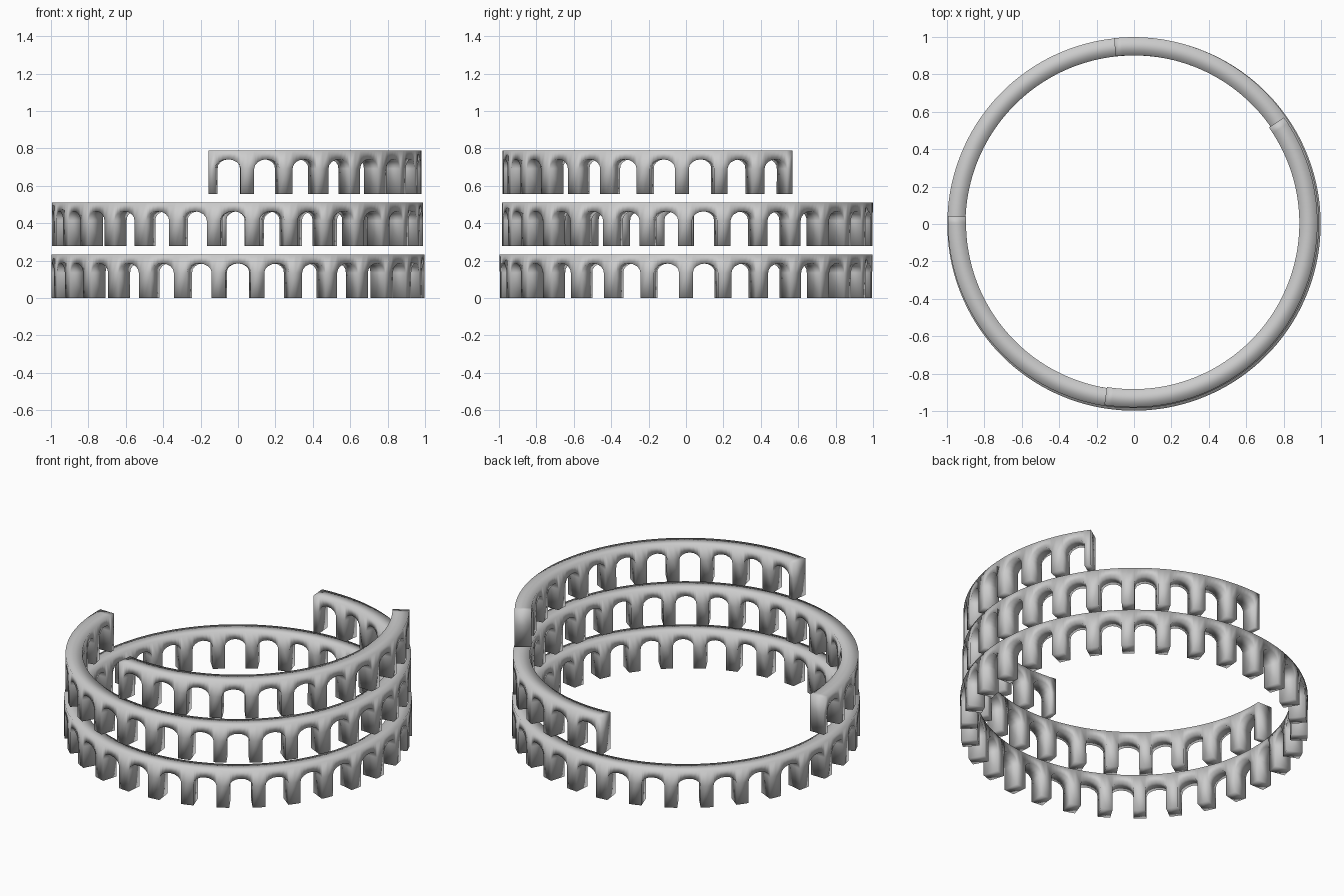
import bpy
import bmesh
from math import sin, cos, pi, radians

if "Cube" in bpy.data.objects:
    bpy.data.objects.remove(bpy.data.objects["Cube"])

HEIGHT = 0.233       # height of one arcade
SPRING = 0.135       # where the arch starts to curve
RISE = 0.05          # height of the curved arch head
HALF_OPEN = 0.325    # half opening as a share of one bay
DEPTH = 0.097        # radial thickness
ARCH_STEPS = 8

stone = bpy.data.materials.new("grey_stone")
stone.use_nodes = True
stone.diffuse_color = (0.6, 0.6, 0.6, 1)
stone.node_tree.nodes["Principled BSDF"].inputs["Base Color"].default_value = (0.6, 0.6, 0.6, 1)


def arcade(name, base, radius, centre, start, end, bays):
    """Curved wall of open arches, thickened inward."""
    bm = bmesh.new()
    pitch = radians(end - start) / bays

    def quad(bay, left, right):
        # left and right are (share of bay, low z, high z)
        verts = []
        for u, z in ((left[0], left[1]), (right[0], right[1]),
                     (right[0], right[2]), (left[0], left[2])):
            a = radians(start) + (bay + 0.5 + u) * pitch
            verts.append(bm.verts.new((centre[0] + radius * cos(a),
                                       centre[1] + radius * sin(a), base + z)))
        bm.faces.new(verts)

    # arch head as columns from the curve up to the deck
    head = []
    for i in range(ARCH_STEPS + 1):
        t = pi * i / ARCH_STEPS
        head.append((-HALF_OPEN * cos(t), SPRING + RISE * sin(t), HEIGHT))

    for bay in range(bays):
        for left, right in zip(head, head[1:]):
            quad(bay, left, right)
        # half piers on both sides of the opening
        for u0, u1 in ((-0.5, -HALF_OPEN), (HALF_OPEN, 0.5)):
            quad(bay, (u0, 0, SPRING), (u1, 0, SPRING))
            quad(bay, (u0, SPRING, HEIGHT), (u1, SPRING, HEIGHT))

    bmesh.ops.remove_doubles(bm, verts=bm.verts, dist=0.0005)
    for face in bm.faces:
        face.smooth = True
    mesh = bpy.data.meshes.new(name)
    bm.to_mesh(mesh)
    bm.free()
    mesh.materials.append(stone)
    obj = bpy.data.objects.new(name, mesh)
    bpy.context.collection.objects.link(obj)
    thick = obj.modifiers.new("thickness", 'SOLIDIFY')
    thick.thickness = DEPTH
    thick.offset = -1
    return obj


# full ring below, two partial rings above
arcade("lower_arcade", 0.0, 0.998, (0, 0), 0, 360, 30)
arcade("middle_arcade", 0.279, 0.992, (-0.003, 0.007), -182, 96, 23)
arcade("upper_arcade", 0.557, 0.984, (-0.003, 0.004), -99.1, 35.1, 11)
